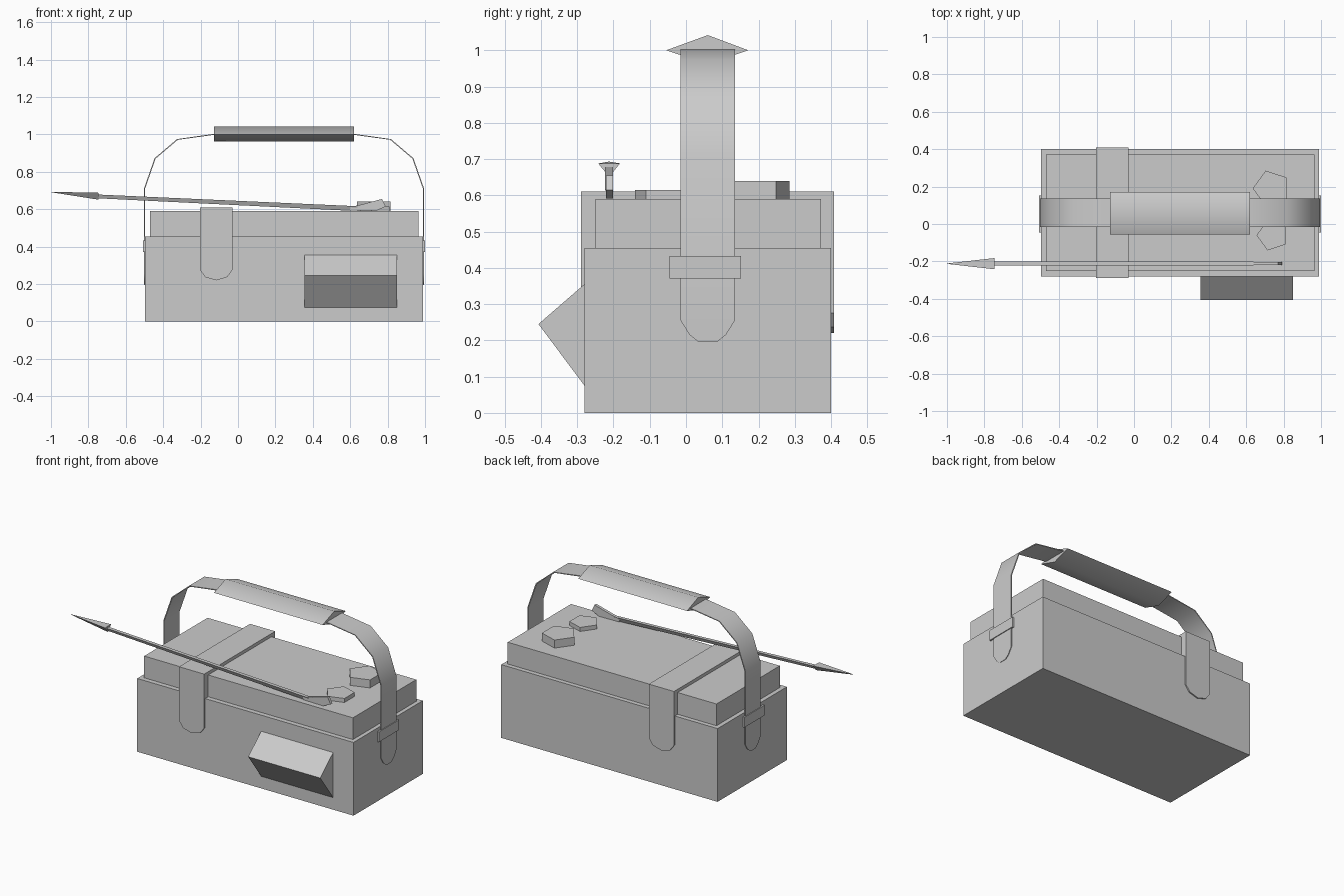
import bpy
import bmesh
import math
from mathutils import Vector

if "Cube" in bpy.data.objects:
    bpy.data.objects.remove(bpy.data.objects["Cube"], do_unlink=True)

grey = bpy.data.materials.new("plain grey")
grey.use_nodes = True
TONE = (0.6, 0.6, 0.6, 1)
grey.diffuse_color = TONE
grey.node_tree.nodes["Principled BSDF"].inputs["Base Color"].default_value = TONE


def loft(name, rings, smooth=False):
    """Skin a row of equal point rings and cap both ends."""
    bm = bmesh.new()
    rows = [[bm.verts.new(p) for p in ring] for ring in rings]
    n = len(rows[0])
    for a, b in zip(rows, rows[1:]):
        for i in range(n):
            j = (i + 1) % n
            bm.faces.new((a[i], a[j], b[j], b[i]))
    bm.faces.new(rows[0])
    bm.faces.new(rows[-1])
    bmesh.ops.recalc_face_normals(bm, faces=bm.faces)
    mesh = bpy.data.meshes.new(name)
    bm.to_mesh(mesh)
    bm.free()
    mesh.materials.append(grey)
    obj = bpy.data.objects.new(name, mesh)
    bpy.context.collection.objects.link(obj)
    if smooth:
        bpy.ops.object.select_all(action='DESELECT')
        obj.select_set(True)
        bpy.context.view_layer.objects.active = obj
        bpy.ops.object.shade_smooth_by_angle(angle=math.radians(50))
    return obj


def prism(name, axis, profile, lo, hi, smooth=False):
    """Extrude a 2D profile along an axis."""
    def ring(t):
        pts = []
        for u, v in profile:
            p = [u, v]
            p.insert("xyz".index(axis), t)
            pts.append(p)
        return pts
    return loft(name, [ring(lo), ring(hi)], smooth)


def box(name, x, y, z):
    return prism(name, "z", [(x[0], y[0]), (x[1], y[0]), (x[1], y[1]), (x[0], y[1])], *z)


# Body and lid
box("body", (-0.497, 0.99), (-0.28, 0.40), (0, 0.455))
box("lid", (-0.47, 0.965), (-0.25, 0.372), (0.45, 0.59))

# Wedge-shaped front latch
prism("front_latch", "x", [(-0.28, 0.355), (-0.407, 0.245), (-0.28, 0.075)], 0.355, 0.85)

# Strap over the lid with rounded tails at front and back
box("lid_strap", (-0.203, -0.03), (-0.285, 0.405), (0.45, 0.61))
tail = [(-0.203, 0.61), (-0.203, 0.275), (-0.175, 0.237), (-0.116, 0.22),
        (-0.058, 0.237), (-0.03, 0.275), (-0.03, 0.61)]
prism("front_strap_tail", "y", tail, -0.289, -0.275)
prism("back_strap_tail", "y", tail, 0.39, 0.408)

# Arched carrying band: half path of (distance from middle, height, half width)
MID_X, MID_Y = 0.246, 0.06
half = [(0.749, 0.195, 0.025), (0.749, 0.215, 0.05), (0.749, 0.255, 0.075),
        (0.749, 0.71, 0.075), (0.692, 0.873, 0.075), (0.572, 0.975, 0.075),
        (0.373, 1.003, 0.075)]
path = [(-d, z, w) for d, z, w in half] + [(d, z, w) for d, z, w in reversed(half)]
rings = []
for d, z, w in path:
    outer = Vector((MID_X + d, 0, z))
    inner = outer + (Vector((MID_X, 0, 0.5)) - outer).normalized() * 0.006
    rings.append([(p.x, MID_Y + s * w, p.z)
                  for p, s in ((outer, -1), (outer, 1), (inner, 1), (inner, -1))])
loft("carry_band", rings, smooth=True)

# Folded grip around the top of the band
prism("grip", "x", [(-0.055, 1.0), (0.06, 1.042), (0.172, 1.0), (0.06, 0.963)],
      -0.127, 0.62, smooth=True)

# Loops holding the band against the ends
for side, name in ((-1, "right_band_loop"), (1, "left_band_loop")):
    x = MID_X + side * 0.746
    box(name, (x - 0.008, x + 0.008), (-0.045, 0.152), (0.37, 0.433))

# Two five-sided nuts lying on the lid
for name, x, y, r, turn, top in (("large_nut", 0.735, 0.19, 0.1, math.pi, 0.64),
                                 ("small_nut", 0.74, -0.06, 0.085, math.pi, 0.615)):
    ring = [(x + r * math.cos(turn + k * math.tau / 5),
             y + r * math.sin(turn + k * math.tau / 5)) for k in range(5)]
    prism(name, "z", ring, 0.585, top)


def tri(x, z, w, h):
    """Downward triangle across the rod."""
    return [(x, -0.212 - w, z), (x, -0.212 + w, z), (x, -0.212, z - h)]


# Slender pointed rod resting on the lid
loft("rod_shaft", [tri(-0.76, 0.679, 0.011, 0.02), tri(0.64, 0.616, 0.011, 0.026)])
loft("rod_point", [tri(-1.0, 0.693, 0.001, 0.002), tri(-0.745, 0.688, 0.03, 0.037)])
prism("rod_tail_fin", "y", [(0.6, 0.612), (0.66, 0.625), (0.77, 0.655), (0.79, 0.615),
                            (0.74, 0.592), (0.6, 0.594)], -0.22, -0.202)
